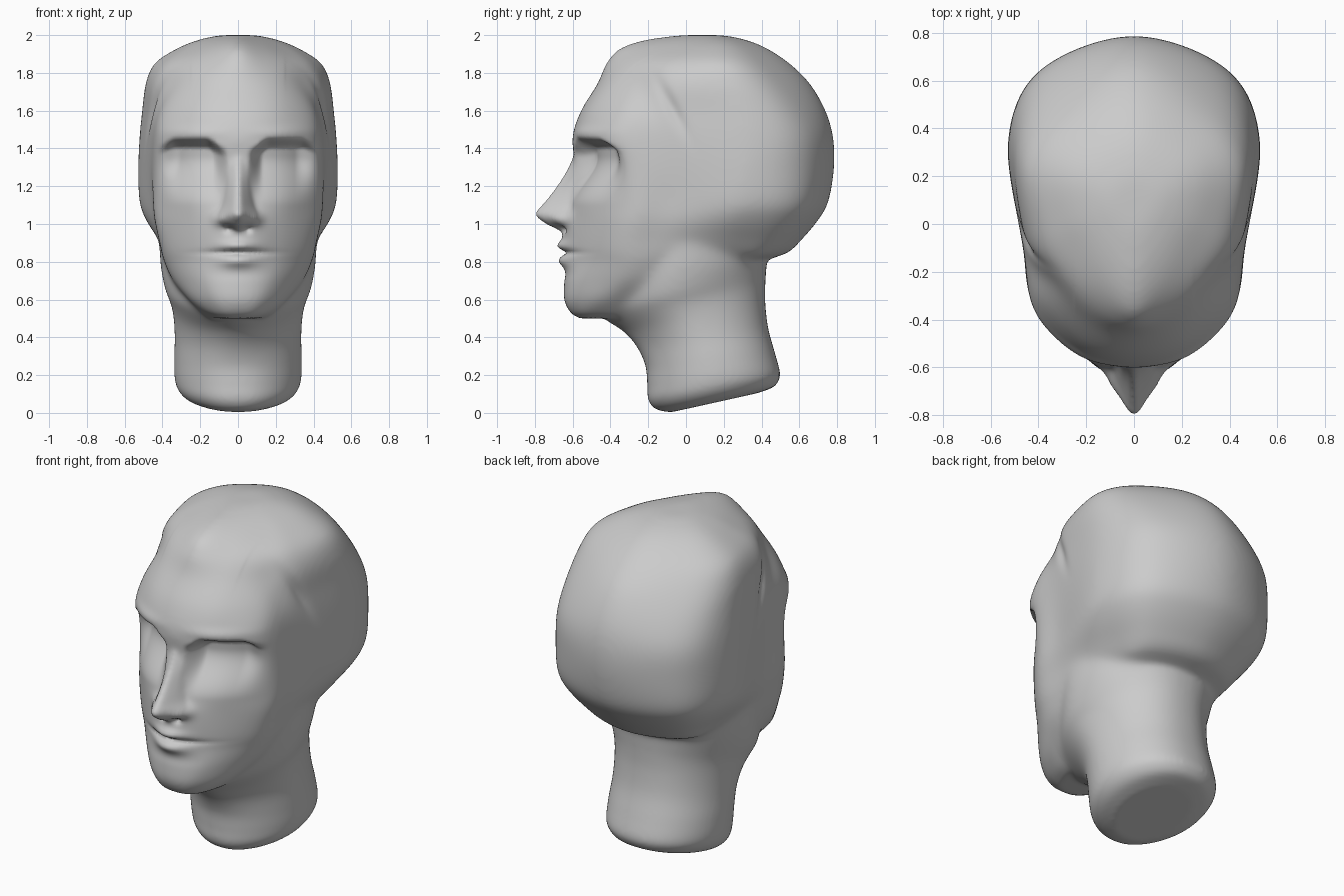
import bpy, bmesh, math
from mathutils import Vector

if "Cube" in bpy.data.objects:
    bpy.data.objects.remove(bpy.data.objects["Cube"])


def spline(pts, steps, closed):
    """Catmull-Rom resampling of a point list."""
    n, out = len(pts), []
    for i in range(n if closed else n - 1):
        if closed:
            a, b, c, d = (pts[(i + k) % n] for k in (-1, 0, 1, 2))
        else:
            a, b, c, d = (pts[min(max(i + k, 0), n - 1)] for k in (-1, 0, 1, 2))
        for s in range(steps):
            t = s / steps
            out.append(0.5 * (2 * b + (c - a) * t + (2 * a - 5 * b + 4 * c - d) * t * t
                              + (3 * b - a - 3 * c + d) * t ** 3))
    return out if closed else out + [pts[-1]]


def loft(bm, rings, steps=5):
    """Skin smooth closed rings, capped at both ends."""
    columns = [spline(list(col), steps, False) for col in zip(*rings)]
    rows = [[bm.verts.new(p) for p in row] for row in zip(*columns)]
    n = len(rows[0])
    for r0, r1 in zip(rows, rows[1:]):
        for i in range(n):
            j = (i + 1) % n
            bm.faces.new((r0[i], r0[j], r1[j], r1[i]))
    bm.faces.new(rows[0][::-1])
    bm.faces.new(rows[-1])


def mirrored_ring(half, z):
    """Closed ring from a half outline that starts and ends on x = 0."""
    pts = [Vector((x, y, z)) for x, y in half]
    pts += [Vector((-x, y, z)) for x, y in half[-2:0:-1]]
    return spline(pts, 8, True)


def step(a, b, v):
    t = min(max((v - a) / (b - a), 0), 1)
    return t * t * (3 - 2 * t)


bm = bmesh.new()

# Head slices: z, front y, quarter y, cheek x, cheek y, temple x, widest x, widest y, back y
jaw = [
    (0.50, -.56, -.55, .10, -.49, .16, .18, .10, .30),
    (0.53, -.61, -.59, .16, -.50, .20, .20, .10, .30),
    (0.60, -.645, -.605, .24, -.46, .265, .25, .10, .30),
    (0.70, -.645, -.59, .305, -.41, .345, .29, .10, .32),
    (0.80, -.645, -.56, .355, -.37, .39, .33, .15, .42),
    (0.85, -.65, -.555, .375, -.36, .405, .37, .20, .54),
    (0.92, -.655, -.55, .395, -.345, .42, .415, .25, .615),
]
skull = [
    (1.02, -.645, -.54, .42, -.32, .445, .485, .28, .70),
    (1.12, -.61, -.535, .43, -.30, .455, .522, .32, .755),
    (1.30, -.59, -.53, .425, -.32, .465, .527, .35, .785),
    (1.46, -.60, -.545, .41, -.375, .46, .52, .35, .78),
    (1.60, -.555, -.50, .395, -.32, .455, .505, .33, .74),
    (1.74, -.47, -.41, .36, -.24, .45, .485, .28, .66),
    (1.85, -.42, -.33, .33, -.17, .40, .44, .23, .55),
    (1.93, -.35, -.24, .24, -.08, .29, .32, .20, .43),
    (1.975, -.22, -.13, .16, -.02, .19, .21, .17, .32),
    (2.00, -.03, -.01, .07, .03, .09, .10, .12, .20),
]
rings = []
for z, yf, ya, xb, yb, xc, w, yw, yk in jaw + skull:
    upper, lower = step(1.4, 1.85, z), 1 - step(1.05, 1.25, z)
    half = [(0, yf), (.55 * xb, ya), (xb, yb), (xc, .65 * yb + .35 * yw), (w, yw),
            ((.74 - .04 * upper + .03 * lower) * w,
             yw + (.68 - .12 * upper + .03 * lower) * (yk - yw)), (0, yk)]
    rings.append(mirrored_ring(half, z))
loft(bm, rings)

# Neck: tilted rings given by front (y, z), back (y, z) and half width
neck = [
    (-.08, .003, .38, .105, .20), (-.16, .02, .46, .135, .27), (-.20, .07, .49, .17, .315),
    (-.205, .15, .498, .215, .335), (-.215, .25, .47, .32, .338), (-.26, .35, .435, .45, .335),
    (-.33, .43, .42, .58, .342), (-.42, .49, .42, .68, .358), (-.46, .54, .425, .76, .385),
    (-.45, .70, .43, .85, .41), (-.40, .90, .40, 1.0, .42),
]
rings = []
for yf, zf, yb, zb, w in neck:
    taper = .12 + .25 * step(.2, .45, zf)
    ring = []
    for i in range(64):
        a = math.tau * i / 64
        c, s = math.cos(a), math.sin(a)
        t = .5 + .5 * s
        x = w * math.copysign(abs(c) ** .9, c) * (1 - taper * max(0, -s) ** 2)
        ring.append(Vector((x, yf + (yb - yf) * t, zf + (zb - zf) * t)))
    rings.append(ring)
loft(bm, rings)

# Nose: z, ridge y, half width
nose = [(.96, -.66, .06), (.98, -.70, .10), (1.005, -.75, .125), (1.05, -.80, .12),
        (1.10, -.765, .095), (1.18, -.70, .075), (1.28, -.635, .06), (1.38, -.59, .05),
        (1.46, -.57, .05)]
rings = []
for z, yt, w in nose:
    d = max(.03, -.58 - yt)
    rings.append(mirrored_ring([(0, yt), (.45 * w, yt + .30 * d), (w, yt + d),
                                (.9 * w, -.48), (0, -.44)], z))
loft(bm, rings)

bmesh.ops.recalc_face_normals(bm, faces=bm.faces)
mesh = bpy.data.meshes.new("head")
bm.to_mesh(mesh)
bm.free()
head = bpy.data.objects.new("head", mesh)
bpy.context.collection.objects.link(head)
bpy.context.view_layer.objects.active = head
head.select_set(True)


def smooth(iterations, group=""):
    mod = head.modifiers.new("soften", 'SMOOTH')
    mod.factor, mod.iterations, mod.vertex_group = 0.5, iterations, group
    bpy.ops.object.modifier_apply(modifier=mod.name)


# Fuse the parts into one skin
remesh = head.modifiers.new("fuse", 'REMESH')
remesh.mode = 'VOXEL'
remesh.voxel_size = 0.012
bpy.ops.object.modifier_apply(modifier=remesh.name)
smooth(8)

# Blend jaw and skull into the neck, and even out the cranium
blend = head.vertex_groups.new(name="blend")
for v in head.data.vertices:
    x, y, z = v.co
    weight = step(-.42, -.28, y) * step(.4, .5, z)
    weight *= max(1 - step(.28, .38, y), step(.9, 1.0, z))
    if weight > 0:
        blend.add([v.index], weight, 'REPLACE')
smooth(50, "blend")

# Sculpt strokes on the face: x, z, radius x, radius z, push in y
strokes = [
    (0, .848, .16, .013, .028), (0, .885, .09, .026, -.030), (0, .805, .095, .030, -.030),
    (0, .735, .13, .030, .006), (.10, 1.025, .035, .035, -.025), (.05, .975, .02, .018, .03),
    (.24, 1.485, .13, .03, -.012),
]
for v in head.data.vertices:
    x, y, z = abs(v.co.x), v.co.y, v.co.z
    if y < -.25 and x < .45:
        # eye socket below an arched, overhanging brow
        brow = 1.46 - .05 * (1 - step(.07, .17, x)) - .035 * step(.33, .43, x)
        socket = step(.05, .13, x) * (1 - step(.30, .445, x))
        socket *= (1 - step(brow - .06, brow, z)) * step(1.10, 1.36, z)
        push = .11 * socket
        for sx, sz, rx, rz, d in strokes:
            push += d * math.exp(-((x - sx) / rx) ** 2 - ((z - sz) / rz) ** 2)
        v.co.y += push * step(-.25, -.34, y) if y > -.25 else push * (1 - step(-.34, -.25, y))
    if x > .25 and z > 1.3:
        # temple crease and the hollow in front of it
        across = (y + .14 - (1.75 - z) * .5) / .035
        along = (z - 1.62) / .13
        dent = .016 * math.exp(-across ** 2 - along ** 2)
        dent += .022 * math.exp(-((y + .21) / .10) ** 2 - ((z - 1.68) / .12) ** 2)
        v.co.x -= math.copysign(dent, v.co.x)

smooth(2)
bpy.ops.object.shade_smooth()
